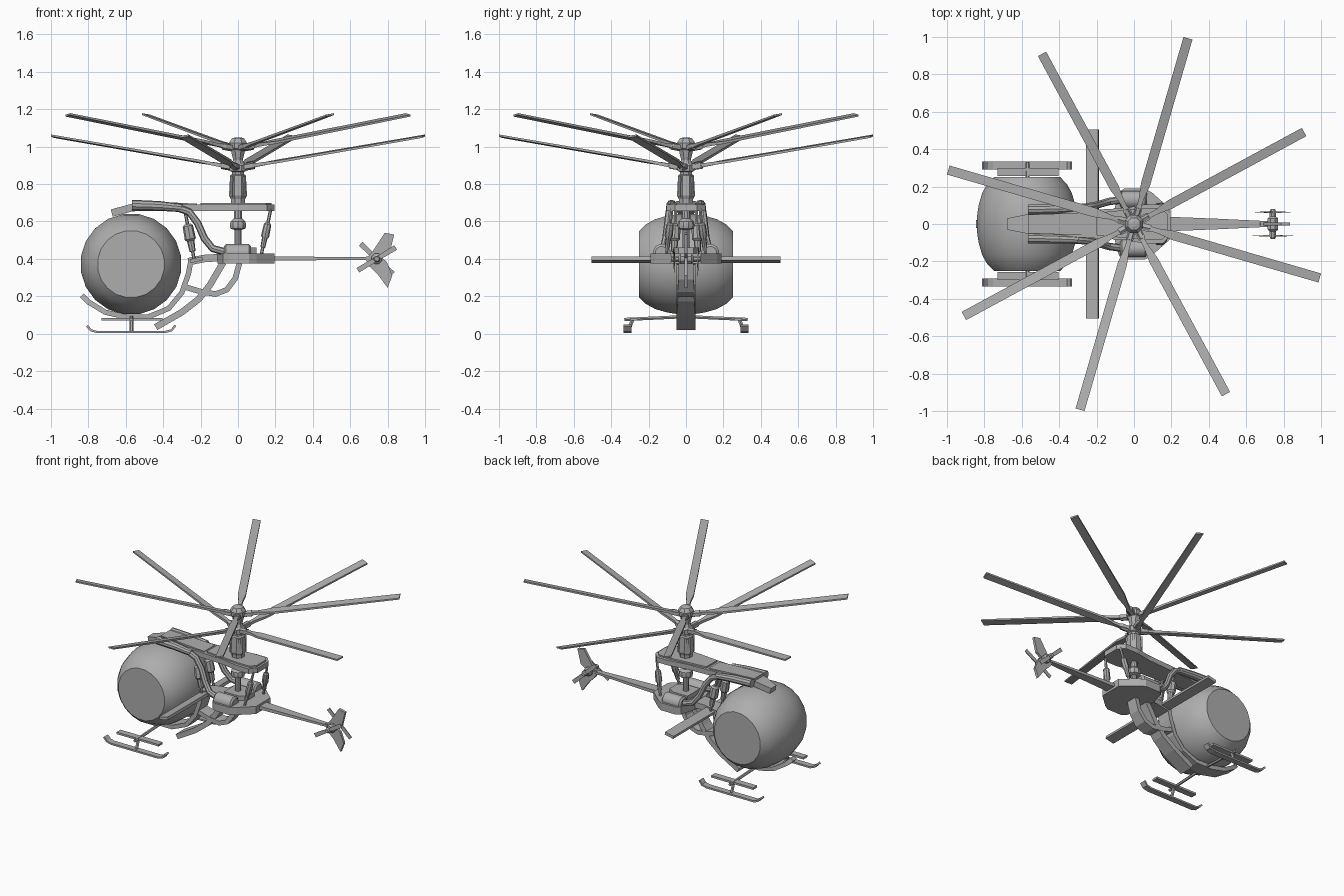
import bpy, bmesh, math
from mathutils import Vector, Matrix

if "Cube" in bpy.data.objects:
    bpy.data.objects.remove(bpy.data.objects["Cube"])

GREY = bpy.data.materials.new("plain grey")
GREY.diffuse_color = (0.42, 0.42, 0.42, 1)
GREY.use_nodes = True
GREY.node_tree.nodes["Principled BSDF"].inputs["Base Color"].default_value = GREY.diffuse_color


def make(name, verts, faces, smooth=False):
    me = bpy.data.meshes.new(name)
    me.from_pydata([tuple(v) for v in verts], [], faces)
    bm = bmesh.new()
    bm.from_mesh(me)
    bmesh.ops.recalc_face_normals(bm, faces=bm.faces)
    bm.to_mesh(me)
    bm.free()
    me.materials.append(GREY)
    if smooth:
        me.polygons.foreach_set("use_smooth", [True] * len(me.polygons))
        me.set_sharp_from_angle(angle=math.radians(35))
    ob = bpy.data.objects.new(name, me)
    bpy.context.collection.objects.link(ob)
    return ob


def loft(name, rings, smooth=False):
    n = len(rings[0])
    verts = [v for r in rings for v in r]
    faces = [(i * n + j, i * n + (j + 1) % n, (i + 1) * n + (j + 1) % n, (i + 1) * n + j)
             for i in range(len(rings) - 1) for j in range(n)]
    faces += [tuple(range(n)), tuple(range(len(verts) - n, len(verts)))]
    return make(name, verts, faces, smooth)


def lathe(name, prof, n=8, at=(0, 0, 0), axis="Z", smooth=False):
    """prof: (radius, height along axis)"""
    rings = []
    for r, h in prof:
        ring = []
        for k in range(n):
            a = 2 * math.pi * (k + 0.5) / n
            c, s = r * math.cos(a), r * math.sin(a)
            v = {"Z": (c, s, h), "Y": (c, h, s), "X": (h, c, s)}[axis]
            ring.append(Vector(at) + Vector(v))
        rings.append(ring)
    return loft(name, rings, smooth)


def tube(name, pts, radii, n=8, smooth=True):
    pts = [Vector(p) for p in pts]
    if not isinstance(radii, (list, tuple)):
        radii = [radii] * len(pts)
    rings = []
    for i, p in enumerate(pts):
        d = (pts[min(i + 1, len(pts) - 1)] - pts[max(i - 1, 0)]).normalized()
        u = d.cross(Vector((0, 1, 0)))
        if u.length < 0.1:
            u = d.cross(Vector((0, 0, 1)))
        u.normalize()
        w = d.cross(u)
        rings.append([p + radii[i] * (u * math.cos(2 * math.pi * k / n) + w * math.sin(2 * math.pi * k / n))
                      for k in range(n)])
    return loft(name, rings, smooth)


def strip(name, path, t, y0=0):
    """flat band following (x, z, half width) points, thickness t"""
    rings = []
    for i, (x, z, w) in enumerate(path):
        a, b = path[max(i - 1, 0)], path[min(i + 1, len(path) - 1)]
        d = Vector((b[0] - a[0], 0, b[1] - a[1])).normalized()
        nrm = Vector((-d.z, 0, d.x)) * t / 2
        c = Vector((x, y0, z))
        s = Vector((0, w, 0))
        rings.append([c + nrm + s, c + nrm - s, c - nrm - s, c - nrm + s])
    return loft(name, rings)


def plan(name, half, z0, z1):
    """plate from half outline (x, y), mirrored in y"""
    o = half + [(x, -y) for x, y in reversed(half)]
    return loft(name, [[Vector((x, y, z)) for x, y in o] for z in (z0, z1)])


def side_plate(name, pts, y0, y1):
    return loft(name, [[Vector((x, y, z)) for x, z in pts] for y in (y0, y1)])


# cabin: barrel turned about the y axis with flat round ends
half = [(0.18, 0.25), (0.215, 0.215), (0.243, 0.165), (0.262, 0.10), (0.271, 0.04)]
prof = [(r, -h) for r, h in half] + [(r, h) for r, h in reversed(half)]
lathe("cabin", prof, 20, (-0.572, 0, 0.372), "Y", True)

# belly frame hugging the cabin and tail keel behind it
strip("belly_frame", [(-0.835, 0.205, .02), (-0.80, 0.17, .035), (-0.71, 0.115, .05), (-0.60, 0.09, .05),
                      (-0.48, 0.09, .05), (-0.37, 0.135, .05), (-0.30, 0.22, .05), (-0.265, 0.32, .05),
                      (-0.25, 0.40, .05)], 0.028)
strip("lower_keel", [(-0.44, 0.035, .05), (-0.30, 0.115, .05), (-0.21, 0.185, .045), (-0.15, 0.26, .04),
                     (-0.08, 0.38, .04)], 0.035)
strip("upper_keel", [(-0.30, 0.255, .045), (-0.20, 0.225, .045), (-0.12, 0.212, .045), (-0.06, 0.235, .045),
                     (-0.015, 0.295, .04), (0.01, 0.385, .04)], 0.03)

# roof beam
plan("roof_plate", [(-0.58, .045), (-0.32, .07), (-0.05, .085), (0.06, .105), (0.155, .105), (0.195, .06)],
     0.655, 0.69)
plan("roof_rim", [(-0.2, .06), (0.06, .085), (0.15, .085), (0.18, .05)], 0.69, 0.70)
strip("roof_nose", [(-0.675, 0.645, .03), (-0.575, 0.672, .05), (-0.50, 0.68, .055)], 0.04)
strip("roof_cover", [(-0.565, 0.695, .05), (-0.42, 0.69, .055), (-0.22, 0.68, .06)], 0.03)

# engine platform, motors, wing
plan("engine_platform", [(-0.11, .06), (-0.08, .17), (-0.05, .19), (0.06, .19), (0.10, .165), (0.195, .08)],
     0.375, 0.428)
strip("wing_mount", [(-0.265, 0.385, .05), (-0.18, 0.402, .05), (-0.08, 0.408, .06)], 0.04)
strip("wing", [(-0.255, 0.388, .505), (-0.19, 0.402, .505)], 0.02)
plan("gear_block", [(-0.06, .07), (0.05, .07), (0.10, .04)], 0.425, 0.46)

for s, side in ((1, "left"), (-1, "right")):
    lathe(side + "_motor", [(.035, -.075), (.048, -.065), (.048, .06), (.035, .07)], 12,
          (0, s * .13, .432), "X", True)
    # air pipe from the roof down to the motor
    tube(side + "_roof_pipe", [(-0.567, s * .077, .688), (-0.42, s * .08, .683), (-0.30, s * .085, .672)],
         [.028, .026, .022], 10)
    tube(side + "_air_pipe", [(-0.32, s * .085, .672), (-0.26, s * .09, .65), (-0.215, s * .097, .59),
                              (-0.18, s * .107, .51), (-0.135, s * .12, .455), (-0.06, s * .13, .435)], .02)
    # shock struts
    for nm, a, b in (("rear", (.175, s * .075, .665), (.125, s * .105, .425)),
                     ("front", (-.285, s * .055, .665), (-.235, s * .065, .40))):
        a, b = Vector(a), Vector(b)
        tube(side + "_" + nm + "_strut", [a, b], .009, 6)
        tube(side + "_" + nm + "_shock", [a.lerp(b, f) for f in (.3, .34, .6, .64, .85)],
             [.012, .02, .022, .015, .013] if nm == "rear" else [.018, .028, .03, .02, .016], 8)
    # landing skid, step and arm
    strip(side + "_skid", [(-.808, .042, .021), (-.785, .018, .021), (-.755, .009, .021), (-.39, .009, .021),
                           (-.355, .018, .021), (-.335, .045, .021)], .012, s * .312)
    strip(side + "_step", [(-.73, .078, .022), (-.405, .078, .022)], .014, s * .278)
    tube(side + "_skid_post", [(-.57, s * .31, .01), (-.57, s * .285, .078)], .011, 6)
    tube(side + "_skid_arm", [(-.57, s * .33, .076), (-.57, s * .03, .09)], .01, 6)

# rotor mast with both hubs
lathe("drive_shaft", [(.02, .42), (.02, .555), (.042, .562), (.046, .58), (.042, .60), (.024, .615), (.02, .68)],
      10, smooth=True)
lathe("mast_barrel", [(.04, .69), (.042, .72), (.052, .74), (.046, .845), (.036, .852), (.036, .865),
                      (.048, .87), (.048, .90), (.036, .91), (.028, .93), (.042, .985), (.05, .99), (.052, 1.02),
                      (.035, 1.045), (.015, 1.05)], 8)
for k in range(4):
    a = math.radians(45 + 90 * k)
    tube("barrel_clamp", [(.045 * math.cos(a), .045 * math.sin(a), z) for z in (.73, .84)], .012, 4, False)

# two sets of four raised blades
for nm, a0, z0, z1 in (("lower", -16.2, .89, 1.056), ("upper", 28.4, .993, 1.17)):
    for k in range(4):
        m = Matrix.Rotation(math.radians(a0 + 90 * k), 4, 'Z')
        rings = []
        for r, w, t in ((.03, .02, .012), (.085, .02, .012), (.10, .012, .01), (.14, .014, .009),
                        (.22, .025, .007), (1.034, .025, .005)):
            z = z0 + (z1 - z0) * (r - .03) / 1.004
            tw = 0.004 if r > .2 else 0
            rings.append([m @ Vector(v) for v in ((r, w, z + t + tw), (r, -w, z + t - tw),
                                                  (r, -w, z - t - tw), (r, w, z - t + tw))])
        loft(nm + "_blade", rings)
        tube(nm + "_blade_cuff", [m @ Vector((r, 0, z0 + .165 * (r - .03))) for r in (.04, .09)], .02, 6, False)

# tail boom, fins and twin tail rotors
loft("tail_boom", [[Vector((x, y, z)) for y, z in ((w, .402 - h), (w, .402 + h), (-w, .402 + h), (-w, .402 - h))]
                   for x, w, h in ((.15, .04, .012), (.45, .028, .009), (.72, .015, .007))])
side_plate("upper_fin", [(.675, .395), (.72, .44), (.785, .54), (.835, .53), (.81, .43), (.75, .39)], -.009, .009)
side_plate("lower_fin", [(.675, .41), (.70, .365), (.745, .32), (.80, .245), (.825, .31), (.795, .385),
                         (.75, .42)], -.009, .009)
lathe("tail_gearbox", [(.012, -.08), (.018, -.07), (.018, -.04), (.03, -.03), (.03, .03), (.018, .04),
                       (.018, .07), (.012, .08)], 8, (.742, 0, .40), "Y")
for nm, y, ang in (("right", -.063, 31), ("left", .063, -43)):
    m = Matrix.Translation((.742, y, .40)) @ Matrix.Rotation(math.radians(-ang), 4, 'Y')
    loft(nm + "_tail_rotor", [[m @ Vector((x, yy, zz)) for yy, zz in ((t, w), (t, -w), (-t, -w), (-t, w))]
                              for x, w, t in ((-.118, .014, .002), (-.04, .013, .003), (0, .009, .004),
                                              (.04, .013, .003), (.118, .014, .002))])
